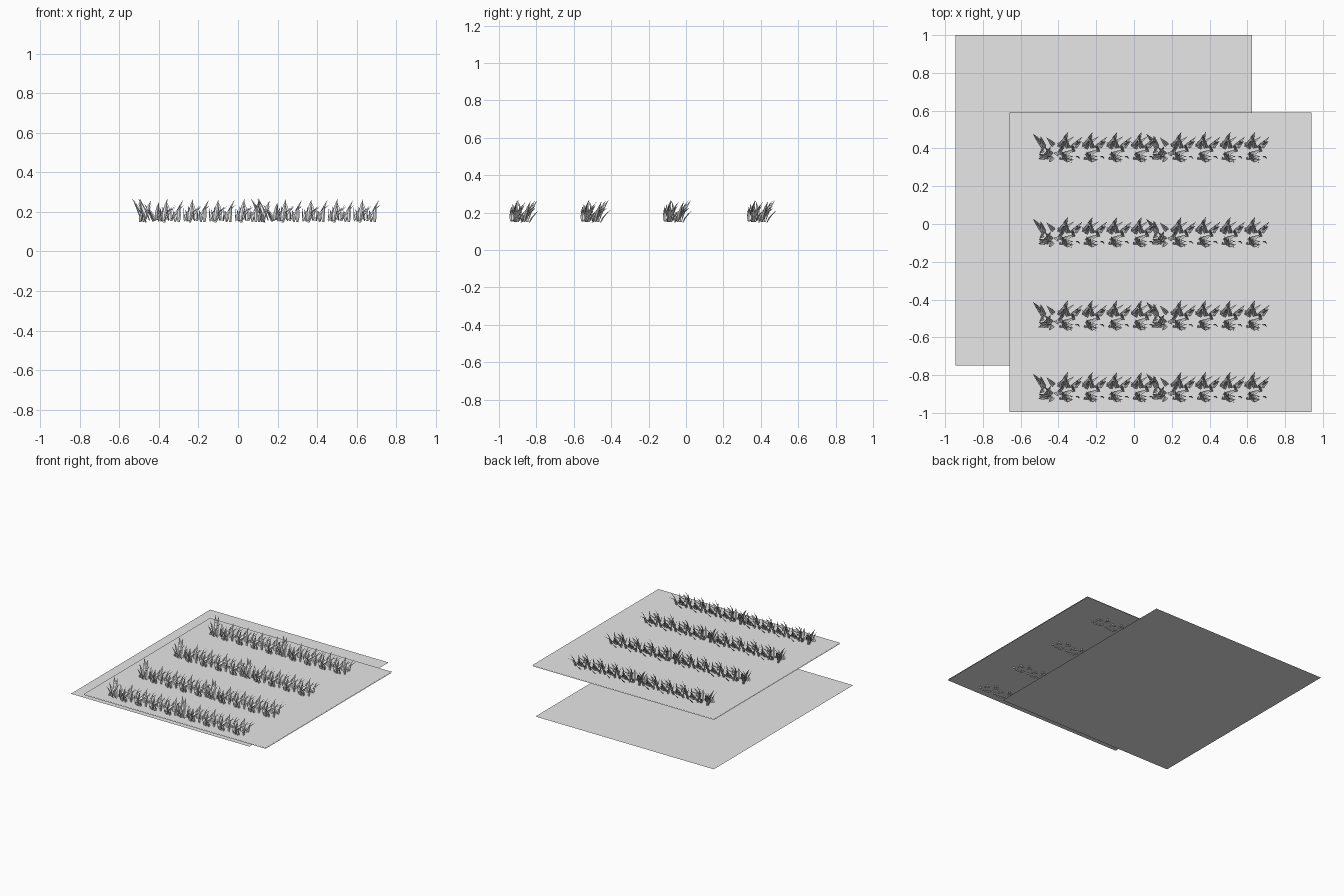
import bpy, bmesh, math, random
from mathutils import Vector

if "Cube" in bpy.data.objects:
    bpy.data.objects.remove(bpy.data.objects["Cube"])

random.seed(7)
grey = bpy.data.materials.new("light grey")
grey.diffuse_color = (0.8, 0.8, 0.8, 1)
grey.use_nodes = True
grey.node_tree.nodes["Principled BSDF"].inputs["Base Color"].default_value = grey.diffuse_color


def finish(name, bm):
    mesh = bpy.data.meshes.new(name)
    bm.to_mesh(mesh)
    bm.free()
    mesh.materials.append(grey)
    ob = bpy.data.objects.new(name, mesh)
    bpy.context.collection.objects.link(ob)
    return ob


def sheet(name, x0, x1, y0, y1, z):
    bm = bmesh.new()
    bm.faces.new([bm.verts.new(p) for p in
                  ((x0, y0, z), (x1, y0, z), (x1, y1, z), (x0, y1, z))])
    return finish(name, bm)


# Flat ground sheets
sheet("lower_ground", -0.945, 0.625, -0.75, 1.0, 0.0)
sheet("upper_ground", -0.66, 0.94, -0.995, 0.59, 0.167)
sheet("upper_ground_underside", -0.66, 0.94, -0.995, 0.59, 0.160)


def blade(bm, root, lean, height, width):
    """Folded, tapering grass blade that bends outward along lean."""
    side = Vector((-lean.y, lean.x, 0))
    side = side.normalized() * width / 2
    fold = Vector((lean.x, lean.y, 0)).normalized() * width * 0.22
    rings = []
    for t, w in ((0, 0.6), (0.35, 1.0), (0.7, 0.7)):
        c = root + lean * (0.45 * t + 0.55 * t * t) + Vector((0, 0, height * t))
        rings.append([bm.verts.new(c - side * w), bm.verts.new(c + fold * w),
                      bm.verts.new(c + side * w)])
    tip = bm.verts.new(root + lean + Vector((0, 0, height)))
    for a, b in zip(rings, rings[1:]):
        for i in (0, 1):
            bm.faces.new((a[i], a[i + 1], b[i + 1], b[i]))
    for i in (0, 1):
        bm.faces.new((rings[-1][i], rings[-1][i + 1], tip))


def tuft_spec(count, lean_x, lean_y):
    """Random blade settings, reused for every copy of the tuft."""
    spec = []
    for i in range(count):
        root = Vector((random.uniform(-0.055, 0.055),
                       random.uniform(-0.075, 0.025),
                       random.uniform(0.145, 0.165)))
        lean = Vector((random.uniform(*lean_x), random.uniform(*lean_y), 0))
        top = random.uniform(0.205, 0.27)
        spec.append((root, lean, top - root.z, random.uniform(0.016, 0.025)))
    return spec


main_tuft = tuft_spec(20, (-0.02, 0.085), (-0.01, 0.075))
end_tuft = tuft_spec(15, (-0.06, 0.03), (-0.035, 0.07))

# Four planted rows, each of two strands with an end tuft and four main tufts
for n, y in enumerate((-0.86, -0.48, -0.04, 0.41)):
    bm = bmesh.new()
    for start in (-0.45, 0.15):
        tufts = [(start, end_tuft)]
        tufts += [(start + 0.10 + 0.13 * i, main_tuft) for i in range(4)]
        for x, spec in tufts:
            for root, lean, height, width in spec:
                blade(bm, root + Vector((x, y, 0)), lean, height, width)
    finish("grass_row_%d" % (n + 1), bm)
